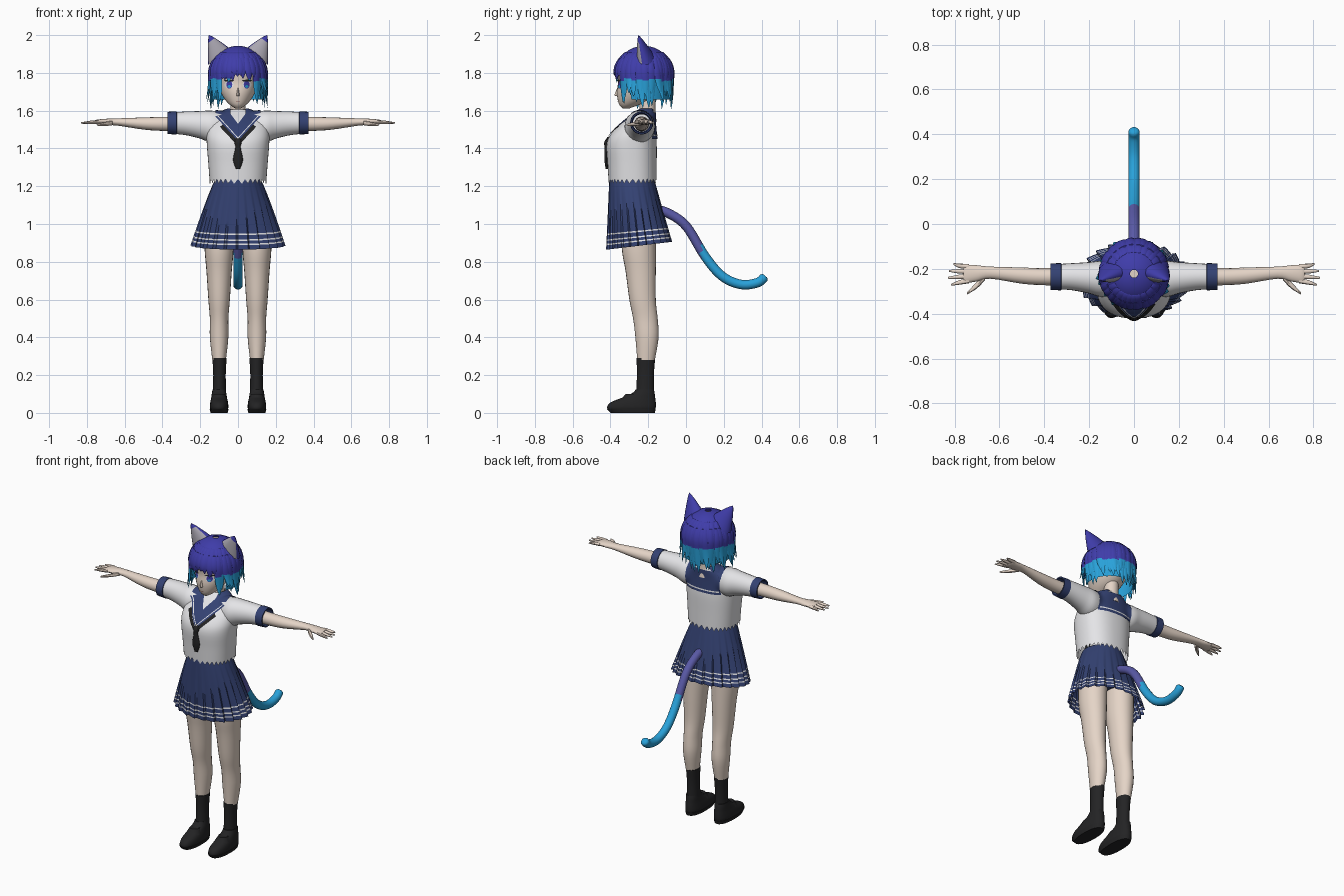
import bpy, math, random
from mathutils import Vector as V
from mathutils.bvhtree import BVHTree

random.seed(4)
if "Cube" in bpy.data.objects:
    bpy.data.objects.remove(bpy.data.objects["Cube"])


def material(name, *rgb):
    m = bpy.data.materials.new(name)
    m.use_nodes = True
    m.diffuse_color = (*rgb, 1)
    m.node_tree.nodes["Principled BSDF"].inputs["Base Color"].default_value = (*rgb, 1)
    return m


skin = material("skin", .78, .66, .57)
white = material("white cloth", .78, .78, .8)
navy = material("navy cloth", .034, .054, .17)
black = material("black", .017, .017, .018)
indigo = material("indigo hair", .05, .046, .4)
cyan = material("cyan hair", .022, .36, .7)
violet = material("violet fur", .1, .1, .38)
grey = material("inner ear", .42, .4, .46)
rose = material("mouth", .35, .15, .14)


def build(name, verts, faces, mats, ids):
    me = bpy.data.meshes.new(name)
    me.from_pydata(verts, [], faces)
    for m in mats:
        me.materials.append(m)
    me.polygons.foreach_set("material_index", ids)
    ob = bpy.data.objects.new(name, me)
    bpy.context.collection.objects.link(ob)
    bpy.ops.object.select_all(action='DESELECT')
    ob.select_set(True)
    bpy.context.view_layer.objects.active = ob
    bpy.ops.object.mode_set(mode='EDIT')
    bpy.ops.mesh.select_all(action='SELECT')
    bpy.ops.mesh.normals_make_consistent(inside=False)
    bpy.ops.object.mode_set(mode='OBJECT')
    bpy.ops.object.shade_smooth_by_angle(angle=math.radians(45))
    return ob


def ring(c, u, v, n=24, power=1.0):
    """Closed (super)ellipse about c with half axes u and v."""
    pw = lambda q: math.copysign(abs(q) ** power, q)
    return [V(c) + V(u) * pw(math.cos(k * math.tau / n)) + V(v) * pw(math.sin(k * math.tau / n))
            for k in range(n)]


def loft(name, rings, *mats, rule=lambda i, j, c: 0, cap=True):
    """Skin rings; rule picks a material for each face, None leaves a hole."""
    n = len(rings[0])
    verts = [p for r in rings for p in r]
    faces, ids = [], []
    for i in range(len(rings) - 1):
        for j in range(n):
            a, b = i * n + j, i * n + (j + 1) % n
            f = (a, b, b + n, a + n)
            m = rule(i, j, sum((verts[k] for k in f), V()) / 4)
            if m is not None:
                faces.append(f)
                ids.append(m)
    if cap:
        faces += [tuple(range(n)), tuple(range(len(verts) - n, len(verts)))]
        ids += [ids[0], ids[-1]]
    return build(name, verts, faces, mats, ids)


def spline(rows, k=4):
    """Catmull-Rom refinement of equal-length rows."""
    rows = [V(r) for r in rows]
    out = []
    for i in range(len(rows) - 1):
        b, c = rows[i], rows[i + 1]
        a, d = rows[max(i - 1, 0)], rows[min(i + 2, len(rows) - 1)]
        for s in range(k):
            t = s / k
            out.append(b + (c - a) * (t / 2) + (a * 2 - b * 5 + c * 4 - d) * (t * t / 2)
                       + (b * 3 - a - c * 3 + d) * (t ** 3 / 2))
    return out + [rows[-1]]


def upright(rows, x=0, n=24, power=1.0):
    """Rings stacked in z from rows of z, front y, back y, half width."""
    return [ring((x, (f + b) / 2, z), (w, 0, 0), (0, (b - f) / 2, 0), n, power)
            for z, f, b, w in spline(rows)]


def sideways(rows, s, n=24):
    """Rings stacked in x from rows of x, y, z, half depth, half height."""
    return [ring((s * x, y, z), (0, d, 0), (0, 0, h), n) for x, y, z, d, h in spline(rows)]


def drape(name, mat, fn, tree, ray, n=14, lift=.006):
    """Lay a grid of points on a surface along a ray direction."""
    ray, verts = V(ray), []
    for i in range(n + 1):
        for j in range(n + 1):
            o = V(fn(i / n, j / n))
            hit = tree.ray_cast(o, ray)[0] or tree.find_nearest(o)[0]
            verts.append(hit - ray * lift)
    faces = [(a, a + 1, a + n + 2, a + n + 1) for i in range(n) for a in range(i * (n + 1), i * (n + 1) + n)]
    return build(name, verts, faces, [mat], [0] * len(faces))


def surface(*objs):
    verts, polys = [], []
    for o in objs:
        k = len(verts)
        verts += [v.co.copy() for v in o.data.vertices]
        polys += [[k + q for q in p.vertices] for p in o.data.polygons]
    return BVHTree.FromPolygons(verts, polys)


# Blouse with a toothed hem, sleeves and cuffs
body = upright([(1.225, -.41, -.155, .15), (1.32, -.415, -.155, .157), (1.42, -.42, -.155, .165),
                (1.48, -.395, -.16, .165), (1.54, -.335, -.165, .15), (1.59, -.27, -.165, .09),
                (1.605, -.25, -.17, .055)], n=64, power=.85)
for k, p in enumerate(body[0]):
    p.z += .012 * (-1) ** k
cloth = [loft("blouse", body, white, cap=False)]
for s, side in ((1, "left"), (-1, "right")):
    cloth.append(loft(side + "_sleeve", sideways([
        (.06, -.245, 1.515, .06, .075), (.14, -.245, 1.515, .08, .085), (.2, -.24, 1.525, .07, .073),
        (.28, -.235, 1.533, .06, .062), (.36, -.235, 1.535, .055, .056)], s), white, cap=False))
    loft(side + "_cuff", [ring((s * x, -.235, 1.535), (0, r, 0), (0, 0, r)) for x, r in
         ((.323, .055), (.325, .061), (.372, .059), (.372, .052), (.33, .046))], navy, cap=False)
    # Arm, palm, fingers and thumb
    loft(side + "_arm", sideways([
        (.25, -.235, 1.53, .04, .04), (.4, -.235, 1.53, .038, .037), (.5, -.23, 1.532, .036, .032),
        (.64, -.217, 1.54, .027, .019), (.7, -.22, 1.54, .036, .017), (.745, -.222, 1.54, .04, .013),
        (.76, -.222, 1.54, .034, .008)], s, 16), skin)
    for k, reach in enumerate((.805, .825, .83, .815)):
        y = -.19 - k * .021
        loft(side + "_finger", sideways([
            (.735, y, 1.54, .011, .01), (.78, y - (k - 1) * .004, 1.538, .01, .009),
            (reach, y - (k - 1.2) * .01, 1.535, .004, .004)], s, 8), skin)
    loft(side + "_thumb", sideways([(.665, -.235, 1.535, .016, .012), (.7, -.272, 1.53, .015, .011),
                                    (.745, -.31, 1.525, .005, .005)], s, 8), skin)

# Collar panels, trim and scarf laid on the blouse
top = surface(*cloth)
for s, side in ((1, "left"), (-1, "right")):
    def lapel(a, t, s=s):
        return s * a * (.045 + .075 * t), -1, (1.53 + .06 * a) * (1 - t) + (1.44 + .13 * a) * t
    drape(side + "_lapel", navy, lapel, top, (0, 1, 0))
    drape(side + "_lapel_trim", white, lambda a, t: lapel(a, .8 + t * .07), top, (0, 1, 0), lift=.009)
    drape(side + "_scarf", black, lambda a, t: lapel(.12 + a * .55, 1 + t * .3), top, (0, 1, 0), lift=.008)
    drape(side + "_shoulder_collar", navy, lambda a, t: (s * (.04 + .08 * a), -.29 + .125 * t, 2), top, (0, 0, -1))
drape("back_collar", navy, lambda a, t: (.24 * a - .12, 1, 1.45 + .14 * t), top, (0, -1, 0))
drape("back_collar_trim", white, lambda a, t: (.22 * a - .11, 1, 1.465 + .008 * t), top, (0, -1, 0), lift=.009)
loft("necktie", upright([(1.46, -.415, -.395, .012), (1.435, -.432, -.4, .02), (1.405, -.432, -.41, .014),
                         (1.34, -.432, -.408, .026), (1.29, -.425, -.41, .01)], n=12), black)

# Pleated skirt with three hem stripes
pleats, step = 24, 6
stripes = (.78, .8, .86, .88, .92, .94)
levels = sorted([k / 10 for k in range(11)] + list(stripes))
rings = []
for t in levels:
    c = V((0, -.288 + .04 * t, 1.245 - .36 * t))
    r = ring(c, (.115 + .13 * t ** .85, 0, 0), (0, .118 + .052 * t, 0), pleats * step)
    for k, p in enumerate(r):
        d = p - c
        p += d * (.09 * t * ((k % step) / step - .5))
        p.z += d.y * .12 * t
    rings.append(r)
loft("skirt", rings, navy, white, cap=False, rule=lambda i, j, c: int(levels[i] in stripes[::2]))
loft("waist", upright([(1.0, -.34, -.16, .15), (1.12, -.37, -.17, .13), (1.24, -.38, -.18, .11)]), navy)

# Legs, socks and shoes
for s, side in ((1, "left"), (-1, "right")):
    loft(side + "_leg", upright([
        (1.03, -.34, -.16, .08), (.87, -.34, -.16, .077), (.75, -.32, -.16, .067), (.6, -.3, -.16, .057),
        (.5, -.28, -.15, .049), (.4, -.268, -.145, .049), (.28, -.258, -.165, .036)], s * .1), skin)
    loft(side + "_sock", upright([(.29, -.262, -.163, .038), (.2, -.26, -.17, .033),
                                  (.08, -.265, -.17, .036)], s * .098), black)
    loft(side + "_shoe", upright([
        (.012, -.41, -.165, .044), (.03, -.418, -.16, .049), (.055, -.4, -.16, .047), (.08, -.34, -.163, .042),
        (.105, -.285, -.166, .038), (.125, -.265, -.17, .035)], s * .1, power=.85), black)
    loft(side + "_shoe_sole", upright([(0, -.4, -.165, .045), (.02, -.42, -.16, .05)], s * .1, power=.85), black)
    loft(side + "_shoe_strap", upright([(.07, -.345, -.25, .044), (.1, -.32, -.25, .03)], s * .1, 16), black)

# Tail
path = spline([(-.18, 1.08), (-.1, 1.06), (0, .99), (.1, .83), (.19, .725), (.29, .68), (.38, .69), (.42, .725)], 6)
rings = []
for i, p in enumerate(path):
    d = (path[min(i + 1, len(path) - 1)] - path[max(i - 1, 0)]).normalized()
    r = .025 * (1, .85, .5)[max(0, i - len(path) + 3)]
    rings.append(ring((0, p.x, p.y), (r, 0, 0), (0, -d.y * r, d.x * r), 16))
loft("tail", rings, violet, cyan, rule=lambda i, j, c: int(c.y > .08))

# Neck, head and face
loft("neck", upright([(1.54, -.25, -.155, .05), (1.6, -.245, -.162, .04), (1.7, -.25, -.16, .042)]), skin)
head = loft("head", upright([
    (1.612, -.335, -.3, .014), (1.63, -.352, -.25, .042), (1.66, -.362, -.18, .07), (1.7, -.366, -.13, .092),
    (1.75, -.36, -.1, .107), (1.82, -.36, -.09, .115), (1.9, -.3, -.13, .08)], n=32), skin)
loft("nose", upright([(1.677, -.373, -.35, .006), (1.685, -.378, -.35, .008), (1.72, -.365, -.35, .004)], n=8), skin)
face = surface(head)


def spot(name, mat, x, z, w, h, lift):
    drape(name, mat, lambda a, t: (x + w * (a - .5), -1, z + h * (t - .5) * math.sqrt(max(0, 1 - (2 * a - 1) ** 2))),
          face, (0, 1, 0), 10, lift)


spot("mouth", rose, 0, 1.65, .022, .005, .002)
for s, side in ((1, "left"), (-1, "right")):
    spot(side + "_eye_white", white, s * .047, 1.738, .05, .04, .002)
    spot(side + "_iris", indigo, s * .046, 1.738, .032, .042, .004)
    spot(side + "_eye_shine", cyan, s * .046, 1.728, .018, .014, .006)
    spot(side + "_lash", black, s * .048, 1.759, .056, .01, .006)


# Hair cap and layered pointed locks
def hair_radius(z):
    return math.sqrt(max(0, 1 - ((z - 1.8) / .143) ** 2)) if z > 1.8 else 1 - .7 * (1.8 - z)


def tint(i, j, c):
    return int(c.z < 1.765)


def cap_rule(i, j, c):
    open_face = c.y < -.29 and c.z < 1.81
    return None if open_face else tint(i, j, c)


heights = [1.66 + .035 * k for k in range(5)] + [1.8 + .142 * math.sin(k * math.pi / 18) for k in range(1, 10)]
loft("hair_cap", [ring((0, -.222, z), (.147 * hair_radius(z), 0, 0), (0, .15 * hair_radius(z), 0), 48)
                  for z in heights], indigo, cyan, rule=cap_rule, cap=False)


def lock(angle, z0, z1, width, flick, size):
    out = V((math.sin(angle), -math.cos(angle), 0))
    across = V((math.cos(angle), math.sin(angle), 0))
    rings = []
    for k in range(13):
        t = k / 12
        z = z0 + (z1 - z0) * t
        r = hair_radius(z) * size + flick * t ** 3
        c = V((out.x * .15 * r, -.222 + out.y * .153 * r, z))
        w = width * (.45 + t) * (1 - t ** 2.5) + .001
        rings.append(ring(c + across * flick * .1 * t * t, across * w, out * w * .3, 6))
    loft("hair_lock", rings, indigo, cyan, rule=tint)


count = 30
for layer in range(2):
    for k in range(count):
        a = (k + layer / 2) * math.tau / count - math.pi + random.uniform(-.05, .05)
        front = abs(a)
        if front < .62:
            end = random.uniform(1.735, 1.79)
        elif front < 1.1:
            end = random.uniform(1.63, 1.7)
        else:
            end = random.uniform(1.605, 1.65) + .04 * layer
        flick = random.uniform(0, .06) if front < .62 else random.uniform(.02, .22)
        lock(a, 1.91 - .03 * layer, end, .024, flick, 1 + .02 * layer)

# Cat ears with pale fronts
for s, side in ((1, "left"), (-1, "right")):
    base, tip = V((s * .1, -.215, 1.885)), V((s * .154, -.252, 2.0))
    rings = []
    for k in range(9):
        t = k / 8
        w = (1 - t) ** .85 + .01
        rings.append(ring(base.lerp(tip, t), V((-s * .058, 0, .042)) * w, (0, .045 * w, 0), 16))
    loft(side + "_ear", rings, indigo, grey, rule=lambda i, j, c: int(i < 6 and 9 <= j <= 14))
